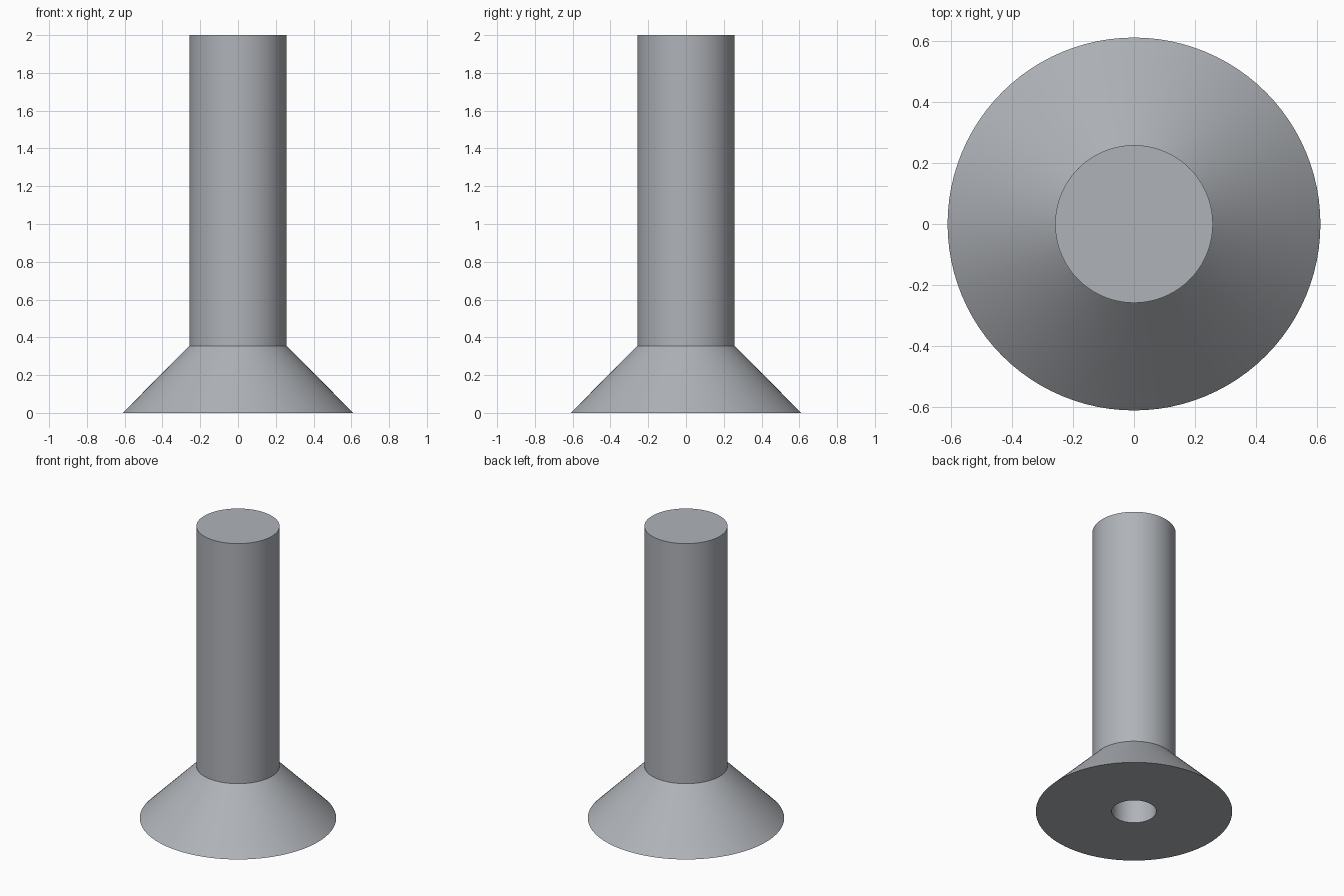
import bpy, bmesh, math

if "Cube" in bpy.data.objects:
    bpy.data.objects.remove(bpy.data.objects["Cube"])

SEGMENTS = 96

steel = bpy.data.materials.new("steel grey")
steel.diffuse_color = (0.43, 0.45, 0.48, 1)
steel.use_nodes = True
steel.node_tree.nodes["Principled BSDF"].inputs["Base Color"].default_value = steel.diffuse_color

# Half profile (radius, height): socket floor, socket wall, flat head, cone, shank, end cap
profile = [(0, 0.30), (0.139, 0.30), (0.139, 0), (0.61, 0),
           (0.258, 0.355), (0.258, 2.0), (0, 2.0)]

bm = bmesh.new()
verts = [bm.verts.new((r, 0, z)) for r, z in profile]
edges = [bm.edges.new(pair) for pair in zip(verts, verts[1:])]
bmesh.ops.spin(bm, geom=verts + edges, cent=(0, 0, 0), axis=(0, 0, 1),
               angle=math.tau, steps=SEGMENTS)
bmesh.ops.remove_doubles(bm, verts=bm.verts[:], dist=1e-4)
bmesh.ops.recalc_face_normals(bm, faces=bm.faces[:])

mesh = bpy.data.meshes.new("countersunk_screw")
bm.to_mesh(mesh)
bm.free()
mesh.materials.append(steel)
screw = bpy.data.objects.new("countersunk_screw", mesh)
bpy.context.collection.objects.link(screw)

# Smooth round walls, crisp rims
bpy.context.view_layer.objects.active = screw
screw.select_set(True)
bpy.ops.object.shade_smooth_by_angle(angle=math.radians(30))
